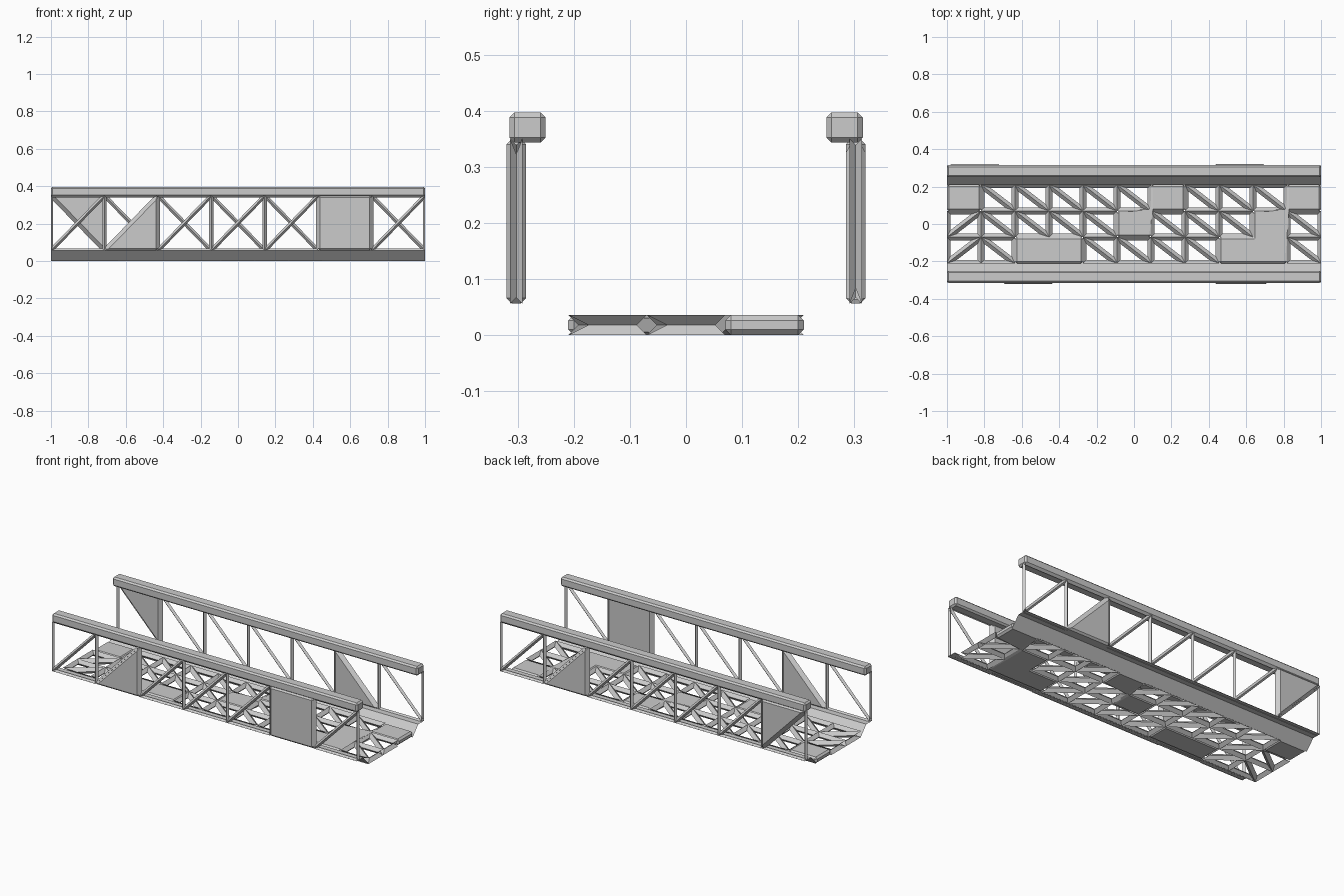
import bpy, bmesh
from mathutils import Vector

if "Cube" in bpy.data.objects:
    bpy.data.objects.remove(bpy.data.objects["Cube"])


def make_object(name, bm):
    mesh = bpy.data.meshes.new(name)
    bm.to_mesh(mesh)
    bm.free()
    obj = bpy.data.objects.new(name, mesh)
    bpy.context.collection.objects.link(obj)
    return obj


def add_tris(tris):
    bm = bmesh.new()
    for tri in tris:
        bm.faces.new([bm.verts.new(p) for p in tri])
    bmesh.ops.remove_doubles(bm, verts=bm.verts, dist=1e-4)
    return bm


def lattice(name, place, nu, nv, rising, filled, bar, plate):
    """Triangulated grid: open triangles become bars, filled ones plates.
    filled holds (column, row, half), half 0 = lower, 1 = upper triangle."""
    open_tris, full_tris = [], []
    for i in range(nu):
        for j in range(nv):
            a, b, c, d = [place(u / nu, v / nv) for u, v in
                          ((i, j), (i + 1, j), (i + 1, j + 1), (i, j + 1))]
            halves = ((a, b, c), (a, c, d)) if rising(i, j) else ((a, b, d), (b, c, d))
            for h, tri in enumerate(halves):
                (full_tris if (i, j, h) in filled else open_tris).append(tri)

    # bars
    frame = make_object(name + "_bars", add_tris(open_tris))
    w = frame.modifiers.new("bars", 'WIREFRAME')
    w.thickness = bar
    w.offset = 0
    w.use_even_offset = True
    w.use_boundary = False
    w.use_replace = True

    # bevelled plates
    bm = add_tris(full_tris)
    bmesh.ops.dissolve_limit(bm, angle_limit=0.02, verts=bm.verts, edges=bm.edges)
    panels = make_object(name + "_plates", bm)
    s = panels.modifiers.new("thickness", 'SOLIDIFY')
    s.thickness = plate
    s.offset = 0
    b = panels.modifiers.new("bevel", 'BEVEL')
    b.width = 0.01
    b.segments = 1
    b.limit_method = 'ANGLE'


def both(cells):
    return {(i, j, h) for i, j in cells for h in (0, 1)}


# floor: 11 x 3 cells with scattered solid plates
lattice("floor",
        lambda u, v: Vector((2 * u - 1, 0.42 * v - 0.21, 0.018)),
        11, 3,
        lambda i, j: i == 0 and j < 2,
        both([(0, 2), (6, 2), (10, 2), (5, 1), (9, 1), (9, 0), (8, 0), (2, 0), (3, 0)]),
        0.036, 0.036)

# side railings: 7 bays each, diagonals opposed
RAIL_Y = 0.3025
lattice("front_railing",
        lambda u, v: Vector((2 * u - 1, -RAIL_Y, 0.056 + 0.294 * v)),
        7, 1, lambda i, j: True,
        {(1, 0, 0), (5, 0, 0), (5, 0, 1)}, 0.022, 0.035)
lattice("back_railing",
        lambda u, v: Vector((2 * u - 1, RAIL_Y, 0.056 + 0.294 * v)),
        7, 1, lambda i, j: False,
        {(0, 0, 1), (5, 0, 0)}, 0.022, 0.035)

for side, label in ((-1, "front"), (1, "back")):
    # handrail beam
    bm = bmesh.new()
    bmesh.ops.create_cube(bm, size=1)
    for v in bm.verts:
        v.co = Vector((v.co.x * 2, side * 0.2825 + v.co.y * 0.065, 0.370 + v.co.z * 0.054))
    bmesh.ops.bevel(bm, geom=bm.edges[:], offset=0.009, segments=1, affect='EDGES')
    make_object(label + "_handrail", bm)

    # thin folded skirt joining floor and railing
    bm = bmesh.new()
    profile = ((0.205, 0.0), (0.258, 0.058), (0.312, 0.058))
    rows = [[bm.verts.new((x, side * y, z)) for x in (-1, 1)] for y, z in profile]
    for p, q in zip(rows, rows[1:]):
        loop = [p[0], p[1], q[1], q[0]]
        bm.faces.new(loop if side > 0 else loop[::-1])
    make_object(label + "_skirt", bm)
